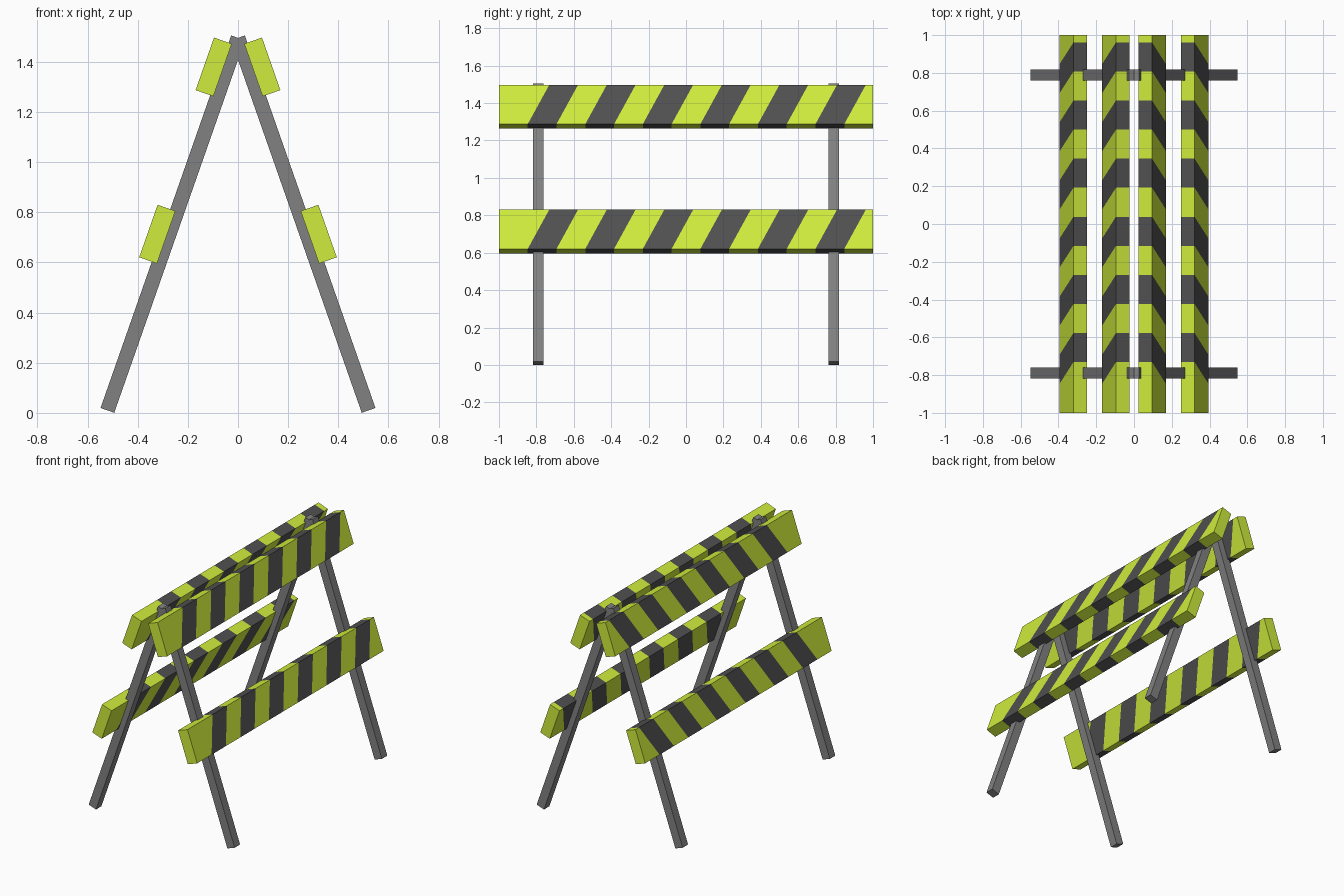
import bpy, bmesh
from mathutils import Vector

if "Cube" in bpy.data.objects:
    bpy.data.objects.remove(bpy.data.objects["Cube"])


def material(name, rgb):
    m = bpy.data.materials.new(name)
    m.diffuse_color = (*rgb, 1)
    m.use_nodes = True
    m.node_tree.nodes["Principled BSDF"].inputs["Base Color"].default_value = m.diffuse_color
    return m


LIME = material("lime", (0.62, 0.84, 0.045))
DARK = material("dark_stripe", (0.08, 0.08, 0.08))
STEEL = material("leg_grey", (0.22, 0.22, 0.22))

# Leg centre line on the right side, and its perpendicular pointing outward
FOOT, TOP = Vector((0.521, 0, 0.01)), Vector((0.0, 0, 1.496))
UP = (TOP - FOOT).normalized()
OUT = Vector((UP.z, 0, -UP.x))


def sweep(name, side, centre, length, width, stations, mats, stripe):
    """Box in the leg's tilted frame, sliced along y.
    stations: (y at lower edge, y at upper edge) for each slice."""
    bm = bmesh.new()
    rings = []
    for y_low, y_high in stations:
        ring = []
        for a, b in ((-1, -1), (1, -1), (1, 1), (-1, 1)):
            p = centre + OUT * (a * width / 2) + UP * (b * length / 2)
            ring.append(bm.verts.new((side * p.x, y_high if b > 0 else y_low, p.z)))
        rings.append(ring)
    for k, (r0, r1) in enumerate(zip(rings, rings[1:])):
        for i in range(4):
            j = (i + 1) % 4
            f = bm.faces.new((r0[i], r0[j], r1[j], r1[i]))
            f.material_index = k % 2 if stripe else 0
    bm.faces.new(rings[0])
    bm.faces.new(rings[-1])
    bmesh.ops.recalc_face_normals(bm, faces=bm.faces[:])
    me = bpy.data.meshes.new(name)
    bm.to_mesh(me)
    bm.free()
    for m in mats:
        me.materials.append(m)
    ob = bpy.data.objects.new(name, me)
    bpy.context.collection.objects.link(ob)


# Thirteen slanted stripes along each board, with square ends
N, SLANT = 13, 0.115
stripes = [(-1 + 2 * k / N, -1 + 2 * k / N + (SLANT if 0 < k < N else 0))
           for k in range(N + 1)]

for side, label in ((1, "right"), (-1, "left")):
    # Striped boards
    for level, x, z in (("upper", 0.097, 1.380), ("lower", 0.322, 0.713)):
        sweep(f"{label}_{level}_board", side, Vector((x, 0, z)), 0.222, 0.075,
              stripes, (LIME, DARK), True)
    # Legs, crossing at the apex
    for end, y in (("front", -0.79), ("back", 0.79)):
        sweep(f"{label}_{end}_leg", side, (FOOT + TOP) / 2, (TOP - FOOT).length, 0.058,
              [(y - 0.029, y - 0.029), (y + 0.029, y + 0.029)], (STEEL,), False)
